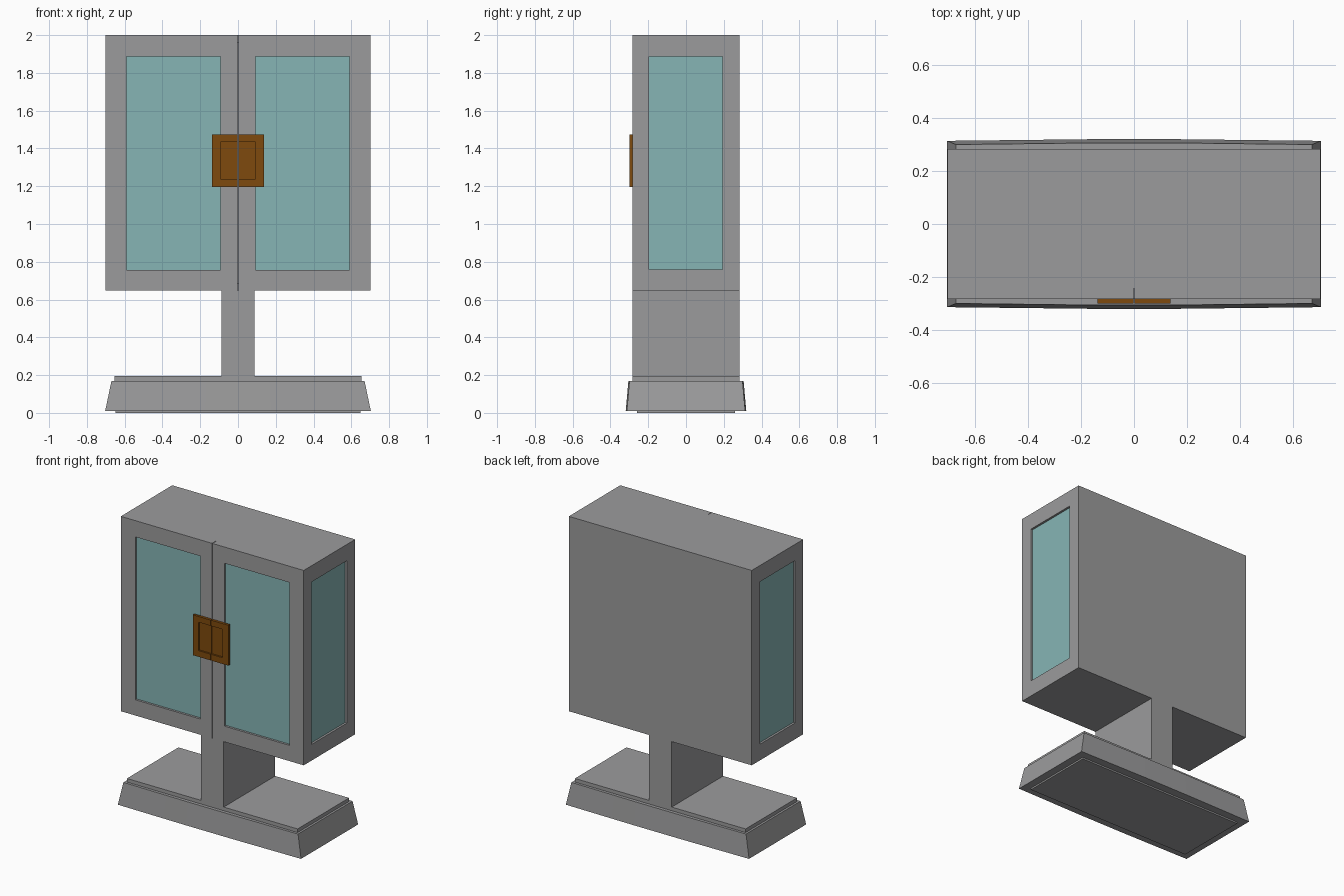
import bpy, bmesh
from mathutils import Vector

if "Cube" in bpy.data.objects:
    bpy.data.objects.remove(bpy.data.objects["Cube"])

def material(name, col):
    m = bpy.data.materials.new(name)
    m.diffuse_color = col
    m.use_nodes = True
    m.node_tree.nodes["Principled BSDF"].inputs["Base Color"].default_value = m.diffuse_color
    return m

grey = material("body_grey", (0.33, 0.33, 0.335, 1))
glass = material("glass_teal", (0.24, 0.46, 0.46, 1))
brown = material("latch_brown", (0.21, 0.067, 0.004, 1))

def finish(name, bm, mat=grey):
    bmesh.ops.recalc_face_normals(bm, faces=bm.faces)
    me = bpy.data.meshes.new(name)
    bm.to_mesh(me)
    bm.free()
    ob = bpy.data.objects.new(name, me)
    bpy.context.collection.objects.link(ob)
    me.materials.append(mat)
    return ob

def loft(name, rings, mat=grey, place=lambda p: p):
    """Closed solid through rings of equal point count."""
    bm = bmesh.new()
    vs = [[bm.verts.new(place(Vector(p))) for p in r] for r in rings]
    n = len(rings[0])
    for a, b in zip(vs, vs[1:]):
        for i in range(n):
            j = (i + 1) % n
            bm.faces.new((a[i], a[j], b[j], b[i]))
    bm.faces.new(vs[0])
    bm.faces.new(vs[-1])
    return finish(name, bm, mat)

def rect(u0, u1, z0, z1, d):
    return [(u0, d, z0), (u1, d, z0), (u1, d, z1), (u0, d, z1)]

def box(name, x0, x1, y0, y1, z0, z1, mat=grey, place=lambda p: p):
    return loft(name, [rect(x0, x1, z0, z1, y0), rect(x0, x1, z0, z1, y1)], mat, place)

def frame(name, u0, u1, hole, m0, m1, place):
    """Wall with a window; m0 and m1 mitre the ends on the inner side."""
    bm = bmesh.new()
    rings = [rect(u0, u1, Z0, Z1, 0), rect(*hole, 0),
             rect(*hole, T), rect(u0 + m0, u1 - m1, Z0, Z1, T)]
    vs = [[bm.verts.new(place(Vector(p))) for p in r] for r in rings]
    for k in range(4):
        a, b = vs[k], vs[(k + 1) % 4]
        for i in range(4):
            j = (i + 1) % 4
            bm.faces.new((a[i], a[j], b[j], b[i]))
    return finish(name, bm)

W, D, T, Z0, Z1 = 0.702, 0.282, 0.04, 0.648, 2.0
G = 0.0015  # half the gap between the doors

for side, s in (("left", -1), ("right", 1)):
    front = lambda p, s=s: Vector((s * p.x, -D + p.y, p.z))
    flank = lambda p, s=s: Vector((s * (W - p.y), p.x, p.z))
    # Door and side wall with recessed panes
    frame(side + "_door_frame", G, W, (0.092, 0.591, 0.757, 1.887), 0, T, front)
    box(side + "_door_glass", 0.085, 0.60, 0.015, 0.025, 0.75, 1.895, glass, front)
    frame(side + "_wall_frame", -D, D, (-0.195, 0.193, 0.76, 1.887), T, T, flank)
    box(side + "_wall_glass", -0.205, 0.205, 0.015, 0.025, 0.75, 1.895, glass, flank)
    # Latch half: C-shaped rim around a sunken plate
    c = [(G, 1.195), (0.137, 1.195), (0.137, 1.475), (G, 1.475),
         (G, 1.435), (0.092, 1.435), (0.092, 1.238), (G, 1.238)]
    loft(side + "_latch_rim", [[(u, d, z) for u, z in c] for d in (-0.018, 0)], brown, front)
    box(side + "_latch_plate", G, 0.092, -0.006, 0, 1.238, 1.435, brown, front)

# Back, top and bottom of the cabinet
loft("back_panel", [rect(-W, W, Z0, Z1, D), rect(-W + T, W - T, Z0, Z1, D - T)])
for name, z in (("cabinet_top", Z1 - T), ("cabinet_bottom", Z0)):
    box(name, -W + T, W - T, -D + T, D - T, z, z + T)

# Post and stepped base
box("post", -0.088, 0.088, -D, D, 0.19, Z0)
box("base_top_plate", -0.655, 0.655, -D, D, 0.165, 0.194)
box("base_foot", -0.648, 0.648, -0.26, 0.26, 0, 0.02)

def bowed(w, d, z):
    row = [(-1, 0), (-0.5, 0.004), (-0.25, 0.006), (0.25, 0.006), (0.5, 0.004), (1, 0)]
    return ([(w * t, -d - b, z) for t, b in row] +
            [(w * t, d + b, z) for t, b in reversed(row)])

loft("base_plinth", [bowed(0.703, 0.313, 0.011), bowed(0.670, 0.299, 0.169)])
